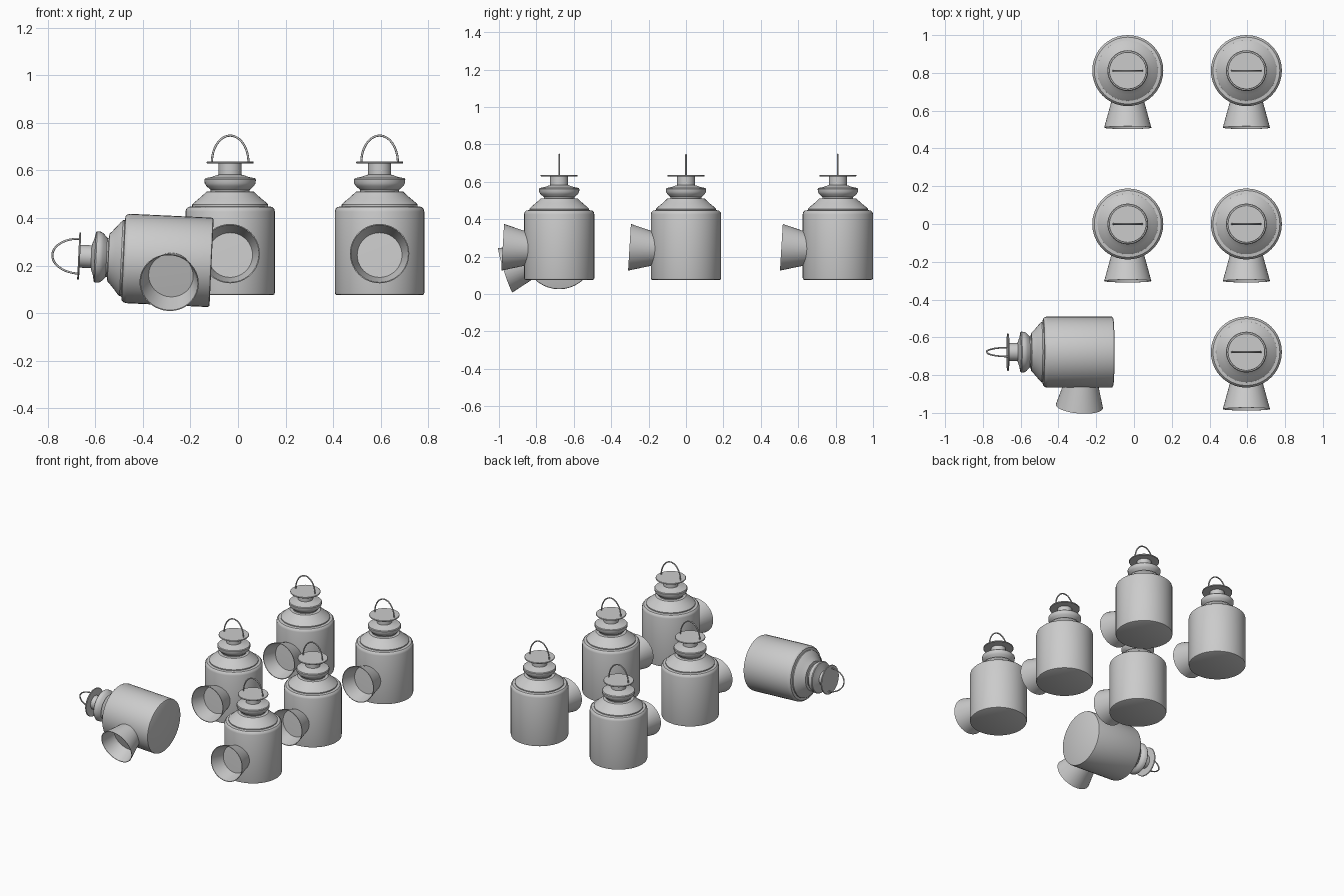
import bpy, bmesh
from math import radians, sin, cos, pi
from mathutils import Matrix, Vector

if "Cube" in bpy.data.objects:
    bpy.data.objects.remove(bpy.data.objects["Cube"])

SIDES = 40


def revolve(name, profile, matrix=Matrix()):
    """Mesh of revolution about z from (radius, height) points."""
    bm = bmesh.new()
    rings = []
    for r, z in profile:
        if r == 0:
            rings.append([bm.verts.new((0, 0, z))] * SIDES)
        else:
            rings.append([bm.verts.new((r * cos(2 * pi * i / SIDES),
                                        r * sin(2 * pi * i / SIDES), z))
                          for i in range(SIDES)])
    for a, b in zip(rings, rings[1:]):
        for i in range(SIDES):
            j = (i + 1) % SIDES
            quad = list(dict.fromkeys((a[i], a[j], b[j], b[i])))
            bm.faces.new(quad)
    bmesh.ops.recalc_face_normals(bm, faces=bm.faces)
    bm.transform(matrix)
    mesh = bpy.data.meshes.new(name)
    bm.to_mesh(mesh)
    bm.free()
    mesh.shade_smooth()
    mesh.set_sharp_from_angle(angle=radians(32))
    return mesh


# Lantern casing: drum, stepped shoulder, vent bulge and neck
casing = revolve("casing", [
    (0, 0), (0.180, 0), (0.186, 0.003), (0.188, 0.010),
    (0.188, 0.350), (0.185, 0.362), (0.177, 0.370), (0.160, 0.373),
    (0.160, 0.380), (0.150, 0.390), (0.128, 0.408), (0.108, 0.426),
    (0.100, 0.434), (0.082, 0.436), (0.082, 0.442),
    (0.100, 0.458), (0.107, 0.470), (0.108, 0.486), (0.104, 0.491),
    (0.078, 0.496), (0.056, 0.504), (0.048, 0.506), (0.048, 0.556), (0, 0.556)])

# Flat cap on top
cap = revolve("cap", [(0, 0.553), (0.097, 0.553), (0.099, 0.555),
                      (0.099, 0.559), (0.097, 0.561), (0, 0.561)])

# Flared light hood and lens, tilted slightly upward
port = Matrix.Translation((0, -0.302, 0.174)) @ Matrix.Rotation(radians(86.5), 4, 'X')
hood = revolve("hood", [(0.081, -0.16), (0.125, 0), (0.121, 0), (0.077, -0.16)], port)
lens = revolve("lens", [(0.097, -0.098), (0, -0.096)], port)

# Wire carrying handle
handle = bpy.data.curves.new("handle", 'CURVE')
handle.dimensions = '3D'
handle.bevel_depth = 0.0045
handle.bevel_resolution = 2
N = 24
spline = handle.splines.new('POLY')
spline.points.add(N)
for i, p in enumerate(spline.points):
    t = pi * i / N
    p.co = (0.077 * cos(t), 0, 0.556 + 0.114 * sin(t), 1)

# Five standing lanterns and one lying on its side
places = [Matrix.Translation((x, y, 0.076)) for x, y in
          [(-0.033, 0.812), (0.595, 0.812), (-0.033, 0), (0.595, 0), (0.595, -0.678)]]
places.append(Matrix.Translation((-0.111, -0.678, 0.213))
              @ Matrix.Rotation(radians(2.7), 4, 'Y')
              @ Matrix.Rotation(radians(18), 4, 'X')
              @ Matrix.Rotation(radians(-90), 4, 'Y'))

for n, place in enumerate(places, 1):
    for part in (casing, cap, hood, lens, handle):
        ob = bpy.data.objects.new(f"lantern_{n}_{part.name}", part)
        ob.matrix_world = place
        bpy.context.collection.objects.link(ob)
